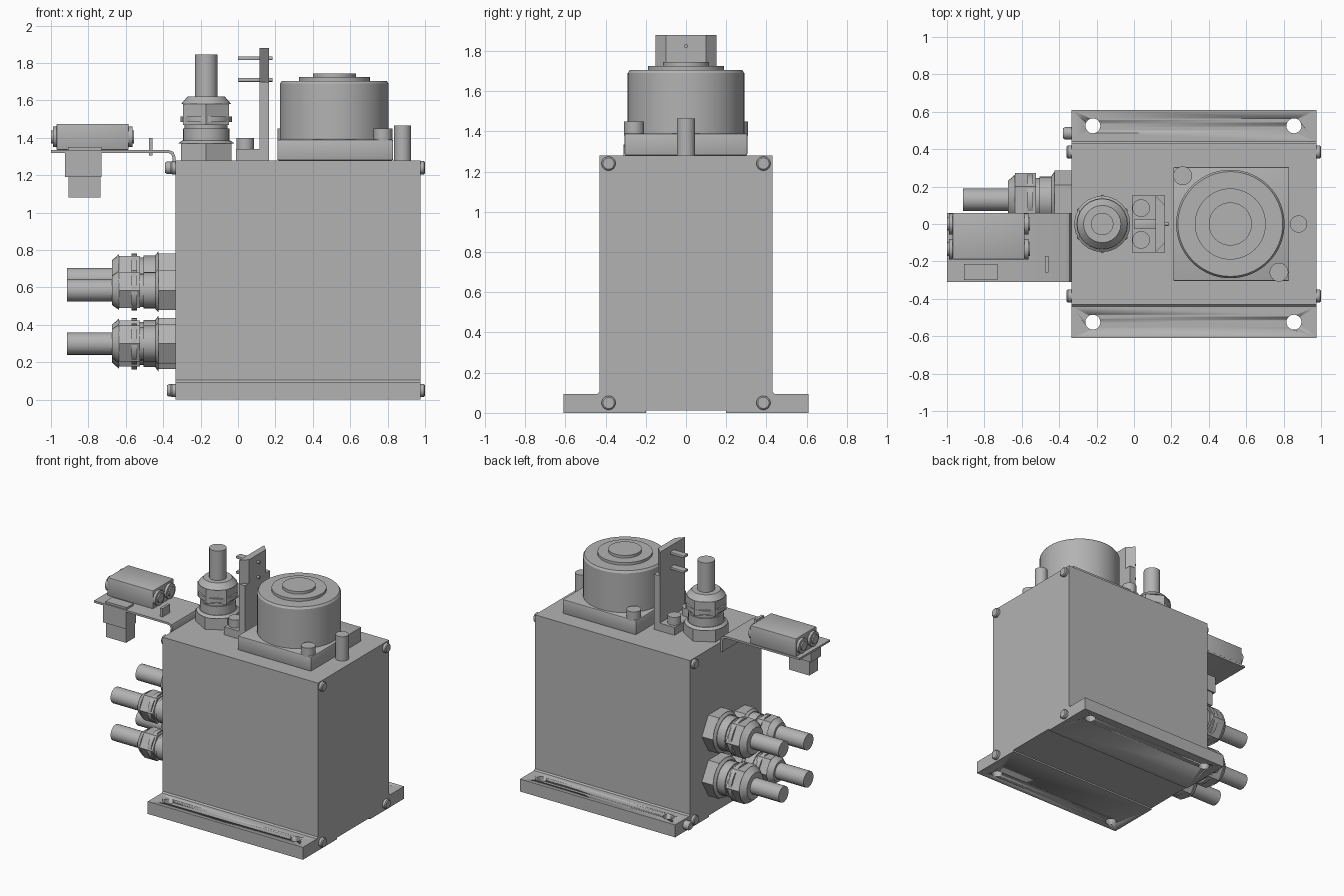
import bpy, bmesh, math
from mathutils import Vector, Matrix

if "Cube" in bpy.data.objects:
    bpy.data.objects.remove(bpy.data.objects["Cube"])

grey = bpy.data.materials.new("plain grey")
grey.use_nodes = True
GREY = (0.45, 0.45, 0.45, 1)
grey.diffuse_color = GREY
grey.node_tree.nodes["Principled BSDF"].inputs["Base Color"].default_value = GREY

AXES = {"x": Vector((1, 0, 0)), "-x": Vector((-1, 0, 0)), "z": Vector((0, 0, 1)), "-z": Vector((0, 0, -1))}


def finish(name, bm):
    bmesh.ops.recalc_face_normals(bm, faces=bm.faces)
    mesh = bpy.data.meshes.new(name)
    bm.to_mesh(mesh)
    bm.free()
    obj = bpy.data.objects.new(name, mesh)
    bpy.context.scene.collection.objects.link(obj)
    mesh.materials.append(grey)
    bpy.ops.object.select_all(action="DESELECT")
    obj.select_set(True)
    bpy.context.view_layer.objects.active = obj
    bpy.ops.object.shade_smooth_by_angle(angle=math.radians(28))
    return obj


def box(name, x, y, z, bevel=0):
    """Box from (min, max) spans."""
    bm = bmesh.new()
    bmesh.ops.create_cube(bm, size=1)
    for v in bm.verts:
        v.co = [s[0] if c < 0 else s[1] for s, c in zip((x, y, z), v.co)]
    if bevel:
        bmesh.ops.bevel(bm, geom=bm.edges[:], offset=bevel, segments=2, affect="EDGES", profile=0.5)
    return finish(name, bm)


def stack(name, origin, axis, sections):
    """Coaxial sections (start, end, start radius, end radius, sides)."""
    bm = bmesh.new()
    turn = AXES["z"].rotation_difference(AXES[axis]).to_matrix().to_4x4()
    for a, b, r1, r2, sides in sections:
        place = Matrix.Translation(origin) @ turn @ Matrix.Translation((0, 0, (a + b) / 2))
        bmesh.ops.create_cone(bm, cap_ends=True, segments=sides, radius1=r1, radius2=r2,
                              depth=b - a, matrix=place)
    return finish(name, bm)


def prism(name, points, direction):
    """Closed outline swept along a direction."""
    bm = bmesh.new()
    face = bm.faces.new([bm.verts.new(p) for p in points])
    out = bmesh.ops.extrude_face_region(bm, geom=[face])
    bmesh.ops.translate(bm, vec=direction, verts=[e for e in out["geom"] if isinstance(e, bmesh.types.BMVert)])
    return finish(name, bm)


def screw(name, origin, axis, length, r):
    return stack(name, origin, axis, [(0, length * 0.75, r, r, 24), (length * 0.75, length, r, r * 0.8, 24)])


def gland(name, origin, axis, k=1.0, reach=0.58):
    """Cable gland: hex flange, collar, clamping nut and cable."""
    stack(name, origin, axis, [
        (0, 0.09, 0.157 * k, 0.157 * k, 6),
        (0.09, 0.105, 0.15 * k, 0.13 * k, 24),
        (0.10, 0.17, 0.125 * k, 0.125 * k, 24),
        (0.17, 0.20, 0.115 * k, 0.115 * k, 24),
        (0.19, 0.30, 0.142 * k, 0.142 * k, 6),
        (0.205, 0.235, 0.138 * k, 0.138 * k, 24),
        (0.30, 0.34, 0.135 * k, 0.10 * k, 24),
        (0.34, reach, 0.06, 0.06, 24)])


# Flanged base with a shallow relief underneath and four mounting holes
base_half = [(0.61, 0), (0.61, 0.095), (0.44, 0.095), (0.43, 0.105)]
outline = [(y, z) for y, z in base_half] + [(-y, z) for y, z in reversed(base_half)]
outline += [(-0.2, 0), (-0.2, 0.012), (0.2, 0.012), (0.2, 0)]
base = prism("base_plate", [(-0.335, y, z) for y, z in outline], (1.31, 0, 0))
holes = bmesh.new()
for x in (-0.22, 0.855):
    for y in (-0.525, 0.525):
        bmesh.ops.create_cone(holes, cap_ends=True, segments=32, radius1=0.04, radius2=0.04,
                              depth=0.4, matrix=Matrix.Translation((x, y, 0)))
cutter = finish("hole_cutter", holes)
cutter.hide_render = True
cut = base.modifiers.new("mounting_holes", "BOOLEAN")
cut.object = cutter
cut.operation = "DIFFERENCE"
cut.solver = "EXACT"
bpy.context.view_layer.objects.active = base
bpy.ops.object.modifier_apply(modifier=cut.name)
bpy.data.objects.remove(cutter)

# Housing and its corner screws
box("housing", (-0.335, 0.975), (-0.43, 0.43), (0.1, 1.28))
for y in (-0.385, 0.385):
    for z in (0.05, 1.24):
        screw("right_end_screw", (0.975, y, z), "x", 0.025, 0.035)
        screw("left_end_screw", (-0.335, y, z), "-x", 0.025, 0.035)
screw("ground_screw", (-0.335, 0.485, 0.05), "-x", 0.045, 0.033)

# Cable glands
gland("top_gland", (-0.17, 0, 1.28), "z", reach=0.565)
for z in (0.3, 0.645):
    gland("rear_side_gland", (-0.335, 0.13, z), "-x")
for z in (0.3, 0.585):
    gland("front_side_gland", (-0.335, -0.17, z), "-x", 0.78)

# Round connector on a square foot
box("connector_foot", (0.21, 0.83), (-0.305, 0.305), (1.28, 1.39), 0.008)
stack("connector_drum", (0.515, 0, 1.28), "z", [
    (0.1, 0.41, 0.29, 0.29, 64), (0.41, 0.425, 0.29, 0.28, 64),
    (0.42, 0.445, 0.19, 0.19, 48), (0.44, 0.465, 0.115, 0.115, 48)])
for x, y in ((0.26, 0.258), (0.775, -0.258)):
    stack("connector_bolt", (x, y, 1.38), "z", [(0, 0.07, 0.05, 0.05, 32)])
stack("guide_post", (0.88, 0, 1.28), "z", [(0, 0.185, 0.046, 0.046, 32)])

# Upright bracket with pins and bolts
box("upright_foot", (-0.01, 0.165), (-0.152, 0.152), (1.28, 1.34))
box("upright_plate", (0.115, 0.165), (-0.152, 0.152), (1.34, 1.70))
prism("upright_tip", [(0.115, -0.152, 1.70), (0.165, -0.10, 1.70), (0.165, 0.10, 1.70), (0.115, 0.152, 1.70)],
      (0, 0, 0.18))
for y in (-0.085, 0.085):
    stack("upright_bolt", (0.038, y, 1.33), "z", [(0, 0.07, 0.047, 0.047, 32)])
for z in (1.71, 1.825):
    box("hook_bar", (0.0, 0.12), (-0.025, 0.025), (z - 0.01, z + 0.01), 0.004)
    stack("hook_pin", (0.16, 0, z), "x", [(0, 0.025, 0.01, 0.01, 16)])

# Bent side bracket
bend = [(-1, 1.335), (-0.37, 1.335), (-0.345, 1.325), (-0.335, 1.30), (-0.335, 1.21),
        (-0.35, 1.21), (-0.35, 1.295), (-0.358, 1.313), (-0.375, 1.32), (-1, 1.32)]
prism("side_bracket", [(x, -0.31, z) for x, z in bend], (0, 0.37, 0))
screw("bracket_screw", (-0.35, -0.24, 1.24), "-x", 0.04, 0.033)
box("bracket_tab", (-0.477, -0.457), (-0.26, -0.17), (1.305, 1.40))

# Sensor block with round ports on both ends
box("sensor_block", (-0.97, -0.585), (-0.19, 0.06), (1.335, 1.475), 0.006)
for y in (0.0, -0.135):
    for x, axis in ((-0.97, "-x"), (-0.585, "x")):
        stack("sensor_port", (x, y, 1.405), axis, [(0, 0.02, 0.055, 0.055, 32), (0.02, 0.03, 0.035, 0.035, 32)])

# Hanging plug
box("plug_cap", (-0.91, -0.73), (-0.30, -0.215), (1.335, 1.35))
box("plug_collar", (-0.925, -0.73), (-0.31, -0.185), (1.19, 1.32))
box("plug_body", (-0.905, -0.735), (-0.30, -0.195), (1.08, 1.19))
